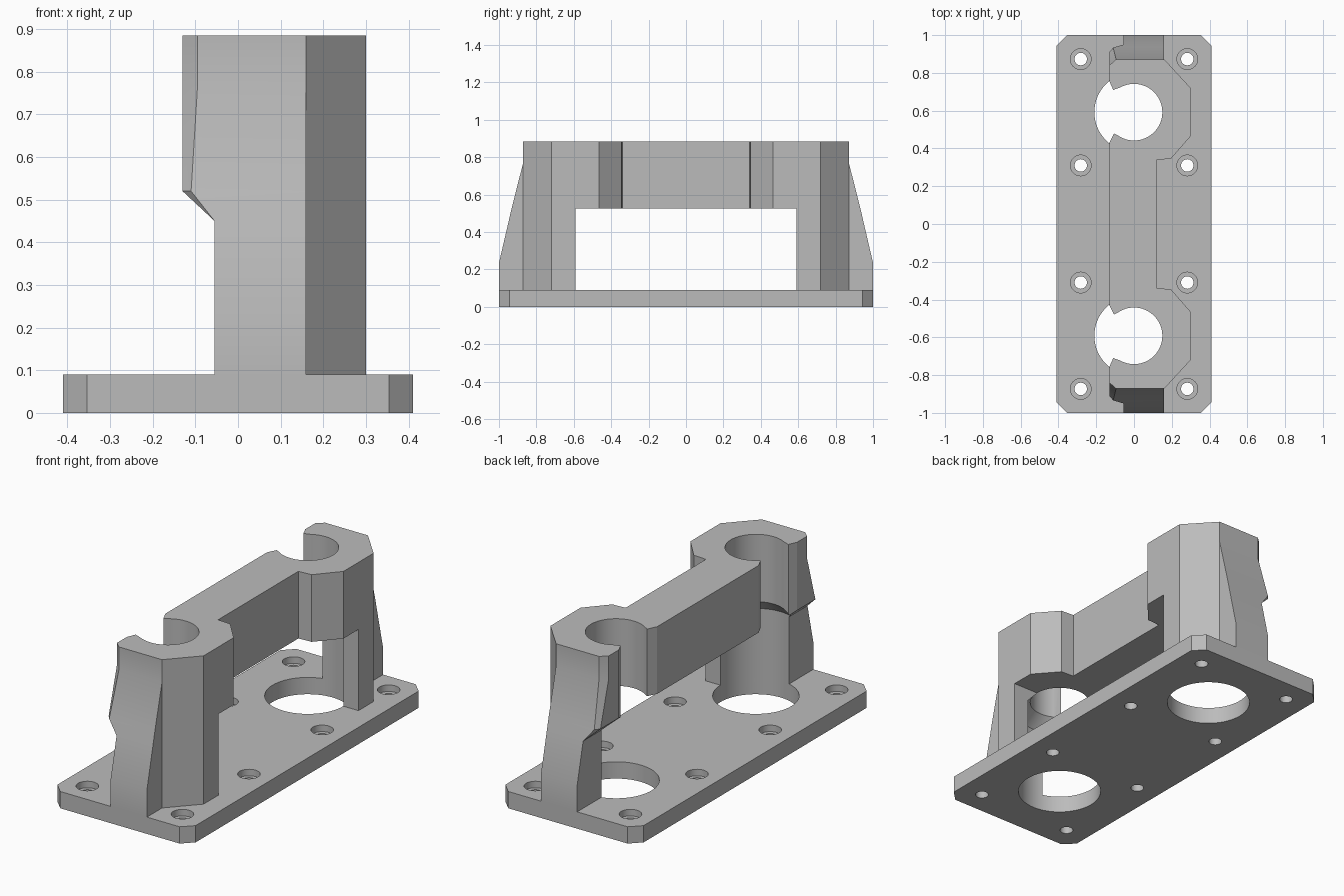
import bpy, bmesh, math

cube = bpy.data.objects.get("Cube")
if cube:
    bpy.data.objects.remove(cube, do_unlink=True)

grey = bpy.data.materials.new("plain grey")
grey.use_nodes = True
COLOR = (0.5, 0.5, 0.5, 1)
grey.diffuse_color = COLOR
grey.node_tree.nodes["Principled BSDF"].inputs["Base Color"].default_value = COLOR

BASE, UNDER, TOP = 0.09, 0.525, 0.885   # plate top, bridge underside, overall height
BORE_Y, BORE_R, WIDE_R = 0.592, 0.15, 0.21


def loft(name, sections):
    """Solid through (z, outline) sections that share a point count."""
    bm = bmesh.new()
    rings = [[bm.verts.new((x, y, z)) for x, y in pts] for z, pts in sections]
    n = len(rings[0])
    for a, b in zip(rings, rings[1:]):
        for i in range(n):
            j = (i + 1) % n
            bm.faces.new((a[i], a[j], b[j], b[i]))
    bm.faces.new(rings[0])
    bm.faces.new(rings[-1])
    bmesh.ops.remove_doubles(bm, verts=bm.verts, dist=1e-4)
    bmesh.ops.connect_verts_nonplanar(bm, angle_limit=0.001, faces=bm.faces)
    bmesh.ops.recalc_face_normals(bm, faces=bm.faces)
    mesh = bpy.data.meshes.new(name)
    bm.to_mesh(mesh)
    bm.free()
    mesh.materials.append(grey)
    ob = bpy.data.objects.new(name, mesh)
    bpy.context.collection.objects.link(ob)
    return ob


def prism(name, pts, z0, z1):
    return loft(name, [(z0, pts), (z1, pts)])


def circle(x, y, r, n=64):
    return [(x + r * math.cos(2 * math.pi * i / n),
             y + r * math.sin(2 * math.pi * i / n)) for i in range(n)]


def combine(ob, tool, operation):
    """Apply a boolean and discard the tool."""
    tool.hide_render = True
    mod = ob.modifiers.new("cut", 'BOOLEAN')
    mod.operation, mod.solver, mod.object = operation, 'EXACT', tool
    bpy.context.view_layer.objects.active = ob
    bpy.ops.object.modifier_apply(modifier=mod.name)
    bpy.data.objects.remove(tool, do_unlink=True)


# Base plate with clipped corners
W, L, C = 0.41, 1.0, 0.056
base = prism("base_plate", [(W, C - L), (W, L - C), (W - C, L), (C - W, L),
                            (-W, L - C), (-W, C - L), (C - W, -L), (W - C, -L)], 0, BASE)

# Counterbored screw holes and the two large bores in the plate
for s in (-1, 1):
    for x in (-0.282, 0.282):
        for y in (0.31, 0.873):
            combine(base, prism("screw_hole", circle(x, s * y, 0.033, 32), -0.1, 0.2), 'DIFFERENCE')
            combine(base, prism("counterbore", circle(x, s * y, 0.055, 32), 0.055, 0.2), 'DIFFERENCE')
    combine(base, prism("plate_bore", circle(0, s * BORE_Y, WIDE_R), -0.1, 0.2), 'DIFFERENCE')

# Bridge joining the two columns
half = [(-0.13, BORE_Y), (0.30, BORE_Y), (0.30, 0.465), (0.195, 0.345), (0.12, 0.34)]
bridge = prism("bridge", half + [(x, -y) for x, y in reversed(half)], UNDER, TOP)


def column_section(s, left, side, corner, front):
    pts = [(left, BORE_Y), (left, side), (corner, front), (0.16, front),
           (0.16, 0.872), (0.30, 0.72), (0.30, BORE_Y)]
    return [(x, s * y) for x, y in pts]


# Columns with a tapering buttress, an overhanging left lip and a stepped bore
SECTIONS = [(BASE, -0.055, 0.95, -0.055, 1.0), (0.235, -0.055, 0.95, -0.055, 1.0),
            (0.45, -0.055, 0.93, -0.055, 0.95), (0.52, -0.13, 0.91, -0.11, 0.934),
            (0.765, -0.13, 0.84, -0.095, 0.872), (TOP, -0.13, 0.84, -0.095, 0.872)]
for s, name in ((-1, "front_column"), (1, "back_column")):
    column = loft(name, [(z, column_section(s, *v)) for z, *v in SECTIONS])
    for part in (column, bridge):
        combine(part, loft("bore", [(z, circle(0, s * BORE_Y, r)) for z, r in
                ((0, WIDE_R), (0.46, WIDE_R), (UNDER - 0.001, BORE_R), (1, BORE_R))]), 'DIFFERENCE')
        slot = [(-0.3, 0.43), (-0.13, 0.43), (-0.106, 0.48), (-0.07, 0.46),
                (-0.07, 0.724), (-0.11, 0.71), (-0.13, 0.755), (-0.3, 0.755)]
        combine(part, prism("slot", [(x, s * y) for x, y in slot], 0.3, 1), 'DIFFERENCE')
    combine(bridge, column, 'UNION')
bridge.name = "columns_and_bridge"

# Smooth bores, crisp edges
for ob in (base, bridge):
    bpy.ops.object.select_all(action='DESELECT')
    ob.select_set(True)
    bpy.context.view_layer.objects.active = ob
    bpy.ops.object.shade_smooth_by_angle(angle=math.radians(15))
